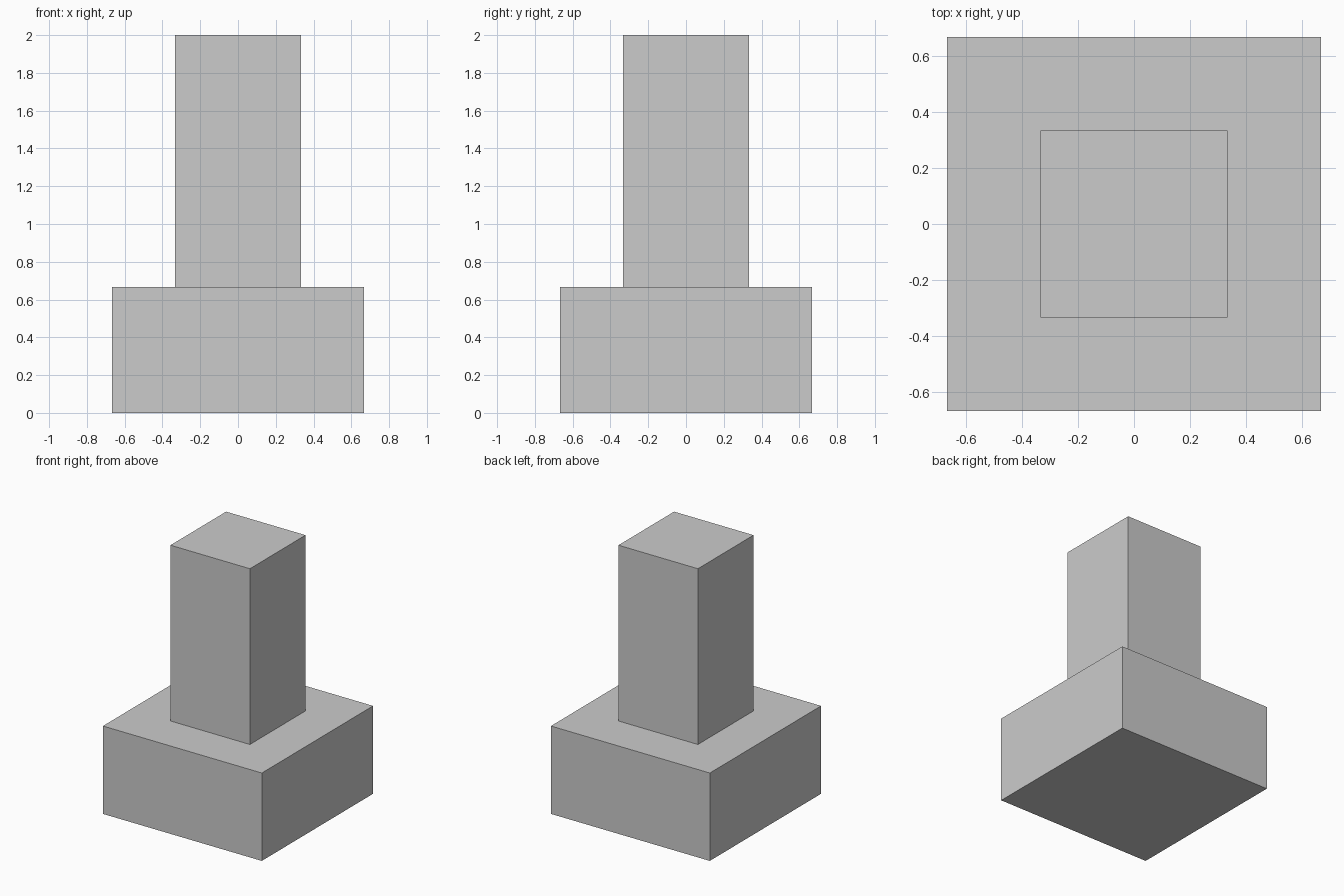
import bpy
import bmesh
from mathutils import Matrix

if "Cube" in bpy.data.objects:
    bpy.data.objects.remove(bpy.data.objects["Cube"])

U = 2 / 3  # module: the whole model is three modules tall


def box(name, width, z0, z1):
    """Square box centred on the z axis, spanning z0 to z1."""
    bm = bmesh.new()
    bmesh.ops.create_cube(
        bm, size=1,
        matrix=Matrix.Translation((0, 0, (z0 + z1) / 2))
        @ Matrix.Diagonal((width, width, z1 - z0, 1)))
    mesh = bpy.data.meshes.new(name)
    bm.to_mesh(mesh)
    bm.free()
    obj = bpy.data.objects.new(name, mesh)
    bpy.context.collection.objects.link(obj)
    return obj


# Wide square footing
box("base", 2 * U, 0, U)

# Narrow square pillar standing on the footing
box("column", U, U, 3 * U)
